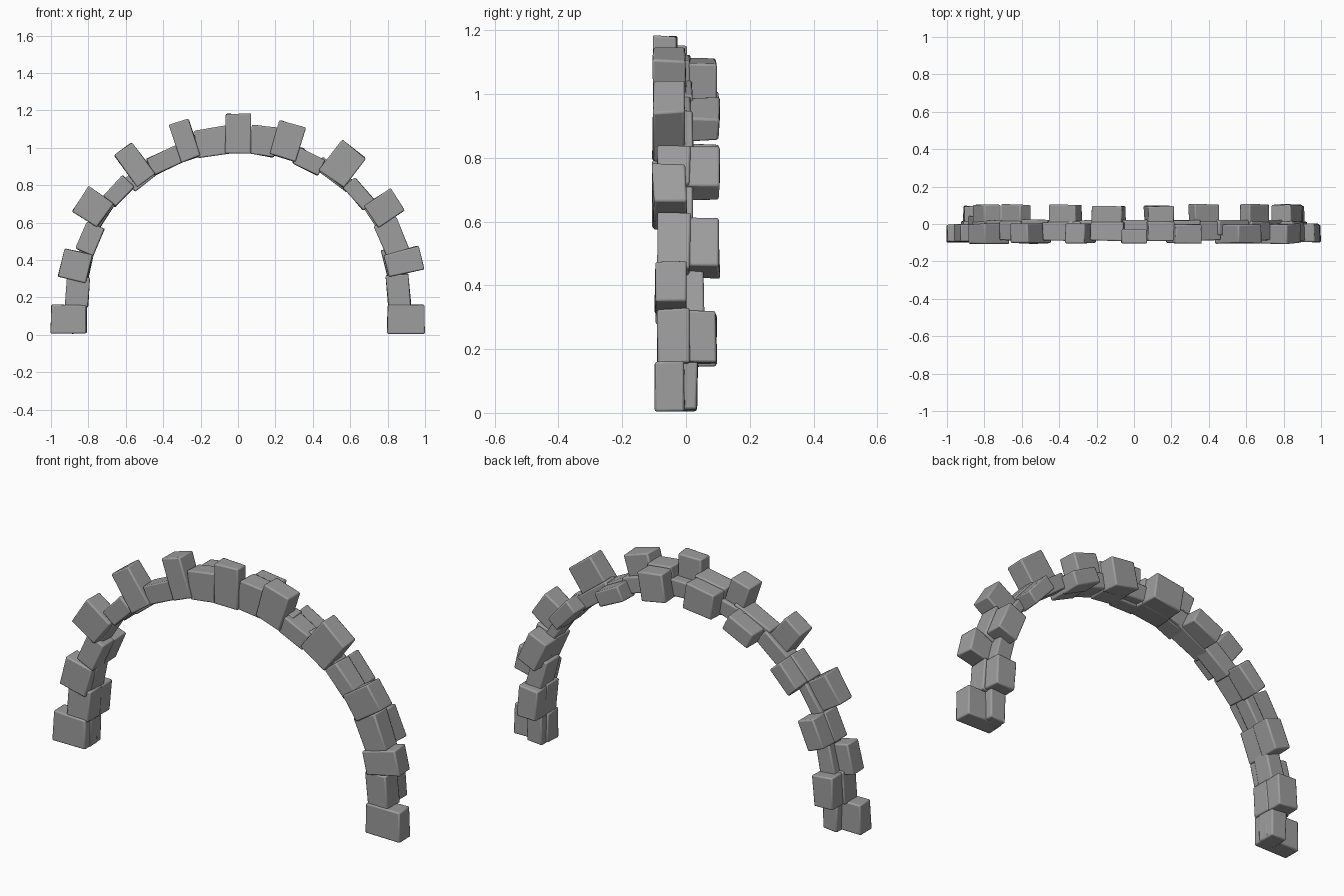
import bpy, bmesh, math, random
from mathutils import Vector

random.seed(4)
cube = bpy.data.objects.get("Cube")
if cube:
    bpy.data.objects.remove(cube)

SPRING = 0.17   # height where the legs turn into the arc
MEAN = 0.9      # mean radius of the arc

stone_grey = bpy.data.materials.new("stone grey")
stone_grey.use_nodes = True
colour = (0.34, 0.34, 0.34, 1)
stone_grey.diffuse_color = colour
stone_grey.node_tree.nodes["Principled BSDF"].inputs["Base Color"].default_value = colour
stone_grey.node_tree.nodes["Principled BSDF"].inputs["Roughness"].default_value = 0.9


def stone(name, angle, inner, outer, width, front, back, wobble=0.004):
    """Rough block standing radially on the arch; angles past 90 run down the leg."""
    a = math.radians(max(-90, min(90, angle)))
    drop = math.radians(max(0, abs(angle) - 90)) * MEAN
    radial = Vector((math.sin(a), 0, math.cos(a)))
    along = Vector((math.cos(a), 0, -math.sin(a)))
    base = Vector((0, 0, SPRING - drop))
    bm = bmesh.new()
    bmesh.ops.create_cube(bm, size=1)
    for v in bm.verts:
        r = outer if v.co.z > 0 else inner
        y = back if v.co.y > 0 else front
        jitter = Vector([random.uniform(-wobble, wobble) for _ in range(3)])
        v.co = base + radial * r + along * v.co.x * width + Vector((0, y, 0)) + jitter
    bmesh.ops.recalc_face_normals(bm, faces=bm.faces)
    mesh = bpy.data.meshes.new(name)
    bm.to_mesh(mesh)
    bm.free()
    mesh.materials.append(stone_grey)
    ob = bpy.data.objects.new(name, mesh)
    bpy.context.collection.objects.link(ob)
    bevel = ob.modifiers.new("worn edges", "BEVEL")
    bevel.width = 0.007
    bevel.segments = 2


# Large facing stones: angle, inner radius, outer radius, width, back depth,
# each with a low core stone behind it reaching the given core depth
large = [
    (-95.5, .81, 1.0, .152, -.005, .035), (-77, .815, .97, .155, 0, .04),
    (-56.5, .85, 1.01, .157, 0, .02), (-36.8, .82, 1.03, .12, 0, .02),
    (-18, .81, 1.02, .11, 0, .02), (0, .80, 1.012, .135, -.03, .02),
    (17, .81, 1.0, .145, 0, .02), (37, .83, 1.03, .165, 0, .02),
    (57, .85, 1.015, .14, 0, .02), (76, .815, 1.01, .125, 0, .055),
    (95.5, .80, .995, .152, -.005, .035),
]
for i, (angle, inner, outer, width, back, core) in enumerate(large):
    front = -.104 if abs(angle) < 60 else -.096
    stone(f"large_stone_{i + 1}", angle, inner, outer, width, front, back)
    spread = .05 if abs(angle) < 90 else 0
    stone(f"core_stone_{i + 1}", angle, max(inner - .01, .81), .895, width + spread, -.06, core)

# Small facing stones between them, each backed by a deep rear stone
small = [
    (-86, .80, .92, .165), (-66.5, .81, .915, .155), (-46.8, .83, .915, .15),
    (-25.6, .807, .905, .22), (-9, .80, .948, .175), (8.8, .80, .956, .14),
    (26.6, .80, .89, .15), (48, .83, .915, .16), (67, .83, .955, .185), (85.5, .80, .92, .17),
]
for i, (angle, inner, outer, width) in enumerate(small):
    stone(f"small_stone_{i + 1}", angle, inner, outer, width, -.088, .012)
    depth = .095 if abs(angle) > 80 or abs(angle) < 10 else .104
    stone(f"rear_stone_{i + 1}", angle, inner, outer - .01, min(width, .16), 0, depth)

for ob in bpy.context.scene.objects:
    ob.select_set(ob.type == "MESH" and "stone" in ob.name)
    if ob.select_get():
        bpy.context.view_layer.objects.active = ob
bpy.ops.object.shade_smooth_by_angle(angle=math.radians(35))
